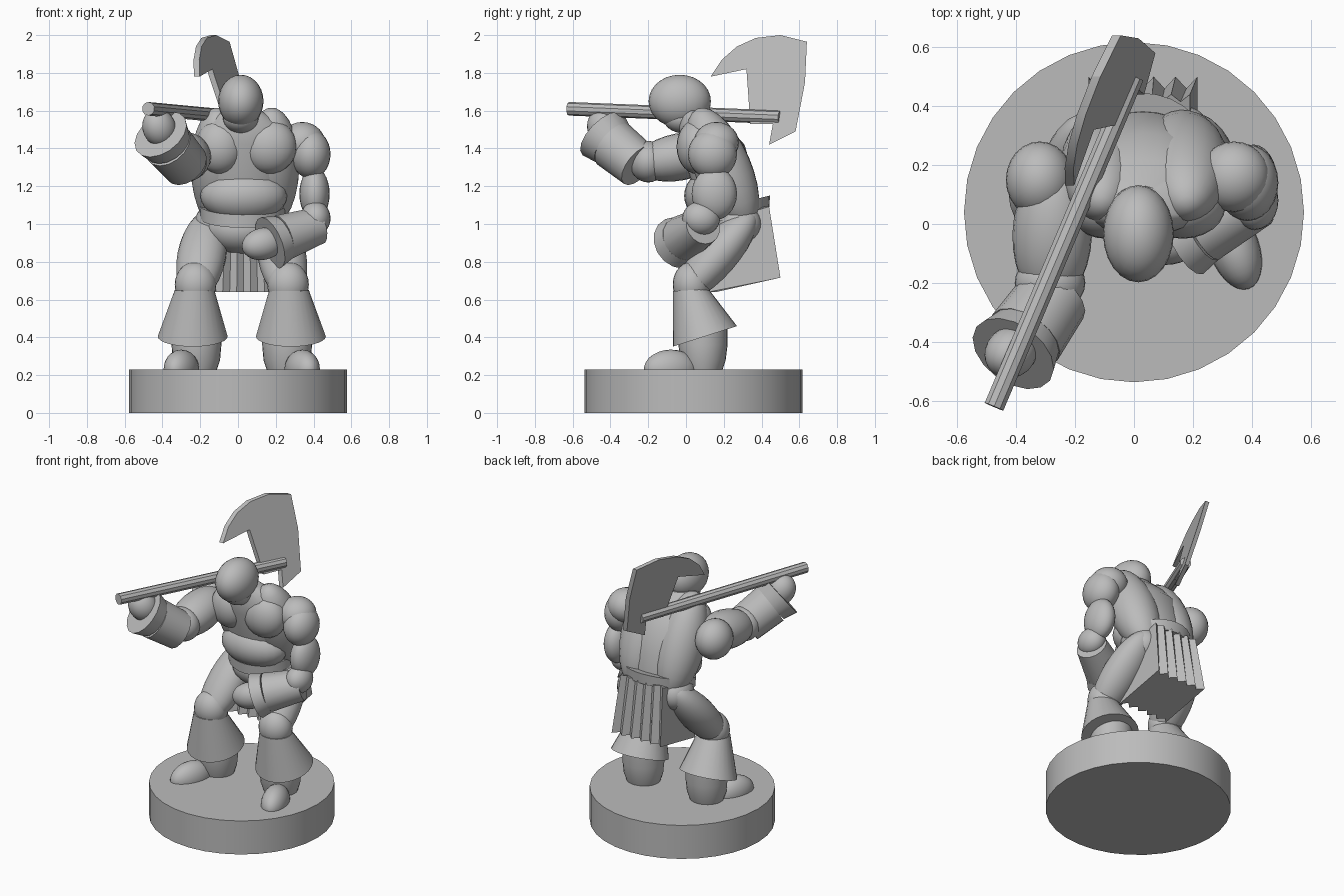
import bpy, bmesh, math
from mathutils import Vector, Matrix

cube = bpy.data.objects.get("Cube")
if cube:
    bpy.data.objects.remove(cube, do_unlink=True)

stone = bpy.data.materials.new("grey_stone")
stone.use_nodes = True
GREY = (0.5, 0.5, 0.5, 1)
stone.diffuse_color = GREY
stone.node_tree.nodes["Principled BSDF"].inputs["Base Color"].default_value = GREY


def finish(name, bm, angle=35):
    bmesh.ops.recalc_face_normals(bm, faces=bm.faces)
    mesh = bpy.data.meshes.new(name)
    bm.to_mesh(mesh)
    bm.free()
    mesh.materials.append(stone)
    mesh.shade_smooth()
    mesh.set_sharp_from_angle(angle=math.radians(angle))
    obj = bpy.data.objects.new(name, mesh)
    bpy.context.collection.objects.link(obj)
    return obj


def axis_matrix(a, b):
    a, b = Vector(a), Vector(b)
    rot = (b - a).to_track_quat('Z', 'Y').to_matrix().to_4x4()
    return Matrix.Translation((a + b) / 2) @ rot, (b - a).length


def ball(name, centre, radii):
    bm = bmesh.new()
    bmesh.ops.create_uvsphere(bm, u_segments=24, v_segments=14, radius=1,
                              matrix=Matrix.LocRotScale(Vector(centre), None, Vector(radii)))
    return finish(name, bm)


def muscle(name, a, b, rx, ry):
    """Ellipsoid with its tips at a and b."""
    m, length = axis_matrix(a, b)
    bm = bmesh.new()
    bmesh.ops.create_uvsphere(bm, u_segments=24, v_segments=14, radius=1,
                              matrix=m @ Matrix.Diagonal((rx, ry, length / 2, 1)))
    return finish(name, bm)


def cone(name, a, b, r1, r2, sides=20):
    m, length = axis_matrix(a, b)
    bm = bmesh.new()
    bmesh.ops.create_cone(bm, cap_ends=True, segments=sides, radius1=r1,
                          radius2=r2, depth=length, matrix=m)
    return finish(name, bm)


def bridge(name, rings, angle=35):
    """Skin equal-length point rings and cap both ends."""
    bm = bmesh.new()
    vs = [[bm.verts.new(p) for p in ring] for ring in rings]
    n = len(vs[0])
    for low, high in zip(vs, vs[1:]):
        for i in range(n):
            j = (i + 1) % n
            bm.faces.new((low[i], low[j], high[j], high[i]))
    bm.faces.new(vs[0][::-1])
    bm.faces.new(vs[-1])
    return finish(name, bm, angle)


def loft(name, sections, sides=28):
    """Sections are (x, y, z, rx, ry, slope along y)."""
    rings = []
    for x, y, z, rx, ry, slope in sections:
        ring = []
        for i in range(sides):
            t = math.tau * i / sides
            dy = ry * math.sin(t)
            ring.append((x + rx * math.cos(t), y + dy, z + slope * dy))
        rings.append(ring)
    return bridge(name, rings)


# Round base
cone("base", (0, 0.04, 0), (0, 0.04, 0.23), 0.577, 0.577, 32)

# Torso
loft("torso", [(0.03, 0.24, 1.0, 0.19, 0.15, 0.3), (0.03, 0.22, 1.12, 0.22, 0.16, 0.2),
               (0.03, 0.19, 1.25, 0.23, 0.17, 0), (0.03, 0.14, 1.42, 0.25, 0.17, 0),
               (0.03, 0.09, 1.52, 0.22, 0.13, 0), (0.02, 0.05, 1.6, 0.1, 0.08, 0)])
ball("belly", (0.03, 0.14, 1.15), (0.23, 0.15, 0.14))
ball("left_pec", (0.165, 0.06, 1.41), (0.145, 0.11, 0.145))
ball("right_pec", (-0.095, 0.06, 1.41), (0.13, 0.11, 0.145))
muscle("left_back", (0.16, 0.33, 0.98), (0.18, 0.06, 1.61), 0.155, 0.15)
muscle("right_back", (-0.1, 0.33, 0.98), (-0.11, 0.06, 1.61), 0.145, 0.15)
ball("head", (0.015, -0.033, 1.65), (0.12, 0.165, 0.14))
ball("jaw", (0.015, -0.01, 1.56), (0.095, 0.11, 0.08))

# Belt and pleated skirt
loft("belt", [(0.025, 0.24, 1.03, 0.225, 0.2, 0.25), (0.025, 0.24, 1.1, 0.23, 0.205, 0.25)])
ball("pelvis", (0.02, 0.22, 0.97), (0.19, 0.16, 0.13))


def pleat_ring(z, front, back, half, depth, slope):
    count = 11
    xs = [0.03 + half * (2 * i / (count - 1) - 1) for i in range(count)]
    ring = [(x, back - depth * (i % 2), z + slope * (back - front)) for i, x in enumerate(xs)]
    ring += [(x, front + depth * (i % 2), z) for i, x in reversed(list(enumerate(xs)))]
    return ring


bridge("skirt", [pleat_ring(0.64, 0.12, 0.5, 0.185, 0.04, 0.2),
                 pleat_ring(1.02, 0.2, 0.44, 0.16, 0.025, 0.3)], 20)

# Legs
for side, s in (("left", 1), ("right", -1)):
    def P(x, y, z):
        return (0.02 + s * x, y, z)
    muscle(side + "_thigh", P(0.17, 0.36, 1.06), P(0.255, -0.04, 0.6), 0.13, 0.11)
    ball(side + "_hip", P(0.15, 0.28, 1.0), (0.1, 0.12, 0.11))
    ball(side + "_knee", P(0.245, 0.03, 0.68), (0.11, 0.1, 0.12))
    loft(side + "_greave", [P(0.26, 0.1, 0.405) + (0.185, 0.17, 0.32),
                            P(0.25, 0.025, 0.65) + (0.105, 0.095, 0.05)])
    loft(side + "_boot", [P(0.24, 0.09, 0.22) + (0.105, 0.1, 0),
                          P(0.24, 0.09, 0.28) + (0.125, 0.12, 0),
                          P(0.24, 0.09, 0.36) + (0.132, 0.13, 0),
                          P(0.24, 0.09, 0.45) + (0.132, 0.13, 0)])
    muscle(side + "_toe", P(0.27, 0.06, 0.23), P(0.37, -0.22, 0.23), 0.085, 0.105)

# Lowered left arm
ball("left_shoulder", (0.385, 0.14, 1.37), (0.105, 0.13, 0.13))
ball("left_shoulder_cap", (0.34, 0.16, 1.43), (0.12, 0.12, 0.11))
ball("left_bicep", (0.405, 0.15, 1.16), (0.08, 0.12, 0.14))
ball("left_elbow", (0.41, 0.08, 1.03), (0.08, 0.1, 0.09))
cone("left_gauntlet", (0.42, 0.09, 0.99), (0.23, -0.01, 0.925), 0.1, 0.125, 16)
cone("left_cuff", (0.23, -0.01, 0.925), (0.17, -0.04, 0.9), 0.125, 0.145, 16)
muscle("left_hand", (0.24, -0.02, 0.92), (0.025, -0.09, 0.87), 0.08, 0.085)

# Raised right arm
ball("right_shoulder", (-0.32, 0.15, 1.37), (0.115, 0.13, 0.13))
muscle("right_upper_arm", (-0.27, 0.2, 1.4), (-0.285, -0.27, 1.31), 0.135, 0.125)
ball("right_elbow", (-0.285, -0.2, 1.33), (0.12, 0.1, 0.11))
cone("right_gauntlet", (-0.275, -0.25, 1.31), (-0.37, -0.385, 1.42), 0.125, 0.135, 16)
cone("right_cuff", (-0.37, -0.385, 1.42), (-0.41, -0.44, 1.475), 0.13, 0.155, 16)
muscle("right_hand", (-0.38, -0.4, 1.42), (-0.455, -0.47, 1.6), 0.085, 0.09)

# Axe handle
cone("axe_handle", (-0.475, -0.62, 1.61), (0.0, 0.5, 1.565), 0.036, 0.036, 10)

# Axe blade: outline in y and z, leaning in x
outline = [(0.13, 1.78), (0.19, 1.87), (0.27, 1.94), (0.37, 1.985), (0.5, 2.0),
           (0.64, 1.965), (0.63, 1.75), (0.58, 1.49), (0.44, 1.42), (0.46, 1.53),
           (0.34, 1.53), (0.33, 1.68), (0.32, 1.82)]


def blade_ring(offset):
    return [(0.42 * (y - 0.5) - 0.3 * (z - 1.57) + offset, y, z) for y, z in outline]


bridge("axe_blade", [blade_ring(-0.015), blade_ring(0.015)], 20)
